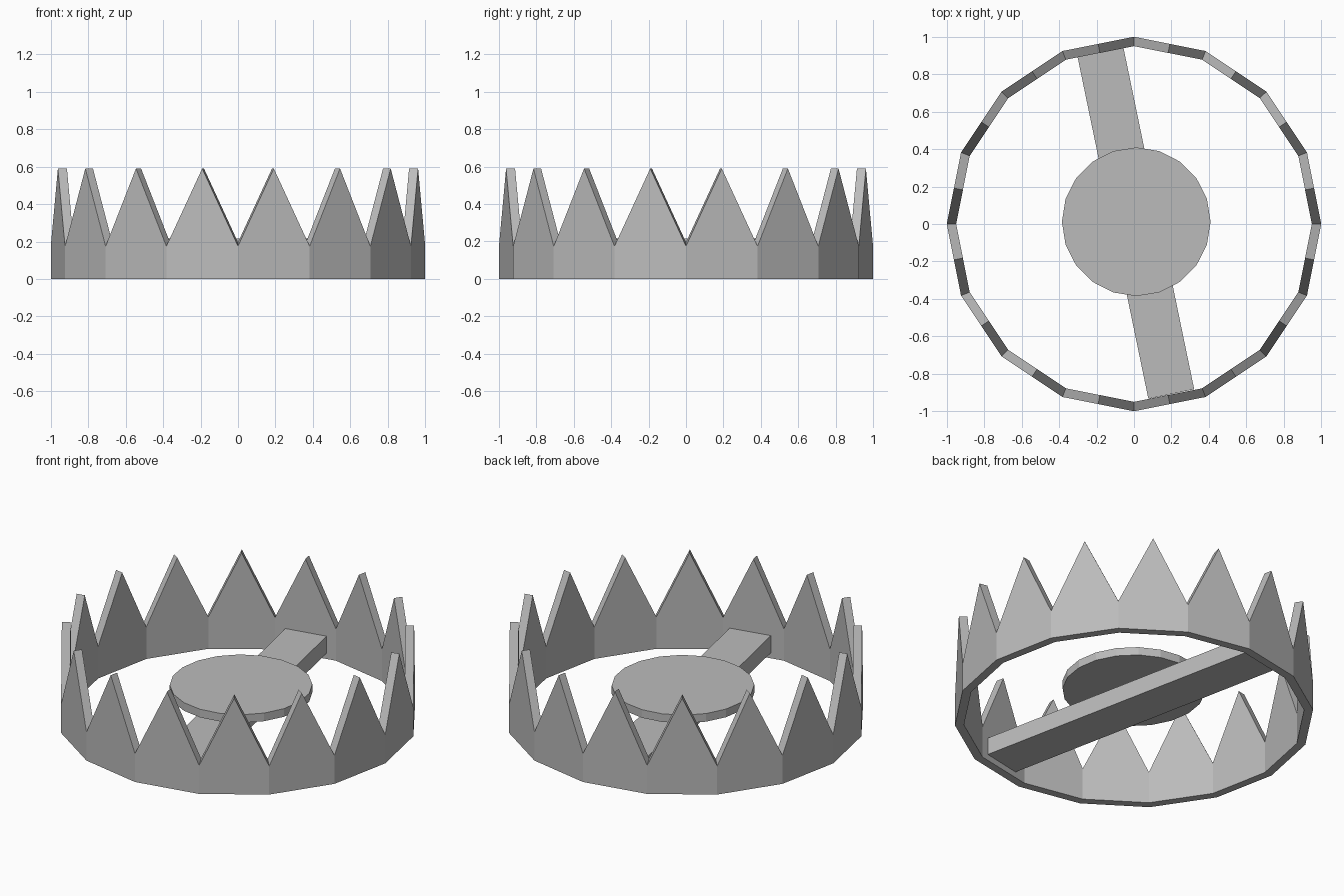
import bpy
from math import cos, sin, pi, radians

SIDES = 16
OUTER, INNER = 1.0, 0.95
BAND_TOP, TOOTH_TIP = 0.175, 0.59

if "Cube" in bpy.data.objects:
    bpy.data.objects.remove(bpy.data.objects["Cube"])

steel = bpy.data.materials.new("grey_steel")
steel.use_nodes = True
GREY = (0.5, 0.5, 0.5, 1)
steel.diffuse_color = GREY
steel.node_tree.nodes["Principled BSDF"].inputs["Base Color"].default_value = GREY


def add_mesh(name, verts, faces):
    mesh = bpy.data.meshes.new(name)
    mesh.from_pydata(verts, [], faces)
    mesh.materials.append(steel)
    obj = bpy.data.objects.new(name, mesh)
    bpy.context.collection.objects.link(obj)
    return obj


# Sixteen-sided band: a square section swept round the axis
section = [(OUTER, 0), (OUTER, BAND_TOP), (INNER, BAND_TOP), (INNER, 0)]
verts, faces = [], []
for i in range(SIDES):
    a = 2 * pi * i / SIDES
    verts += [(r * cos(a), r * sin(a), z) for r, z in section]
    n = (i + 1) % SIDES
    for j in range(4):
        k = (j + 1) % 4
        faces.append((4 * i + j, 4 * n + j, 4 * n + k, 4 * i + k))
add_mesh("jaw_band", verts, faces)

# One triangular tooth on each side of the band
half = OUTER * sin(pi / SIDES)
r_out, r_in = OUTER * cos(pi / SIDES), INNER * cos(pi / SIDES)
profile = [(-half, BAND_TOP), (half, BAND_TOP), (0, TOOTH_TIP)]
tooth_verts = [(r, y, z) for r in (r_out, r_in) for y, z in profile]
tooth_faces = [(0, 1, 2), (5, 4, 3), (0, 3, 4, 1), (1, 4, 5, 2), (2, 5, 3, 0)]
for i in range(SIDES):
    tooth = add_mesh(f"tooth_{i + 1}", tooth_verts, tooth_faces)
    tooth.rotation_euler.z = 2 * pi * (i + 0.5) / SIDES

# Flat bar spanning the band
bpy.ops.mesh.primitive_cube_add(size=1, location=(0.01, 0.005, 0.0875),
                                rotation=(0, 0, radians(11.7)))
bar = bpy.context.object
bar.name = "cross_bar"
bar.scale = (0.25, 1.865, 0.105)
bar.data.materials.append(steel)

# Round trigger plate above the bar
bpy.ops.mesh.primitive_cylinder_add(vertices=20, radius=0.397, depth=0.05,
                                    location=(0.012, 0.012, 0.19))
plate = bpy.context.object
plate.name = "trigger_plate"
plate.data.materials.append(steel)
